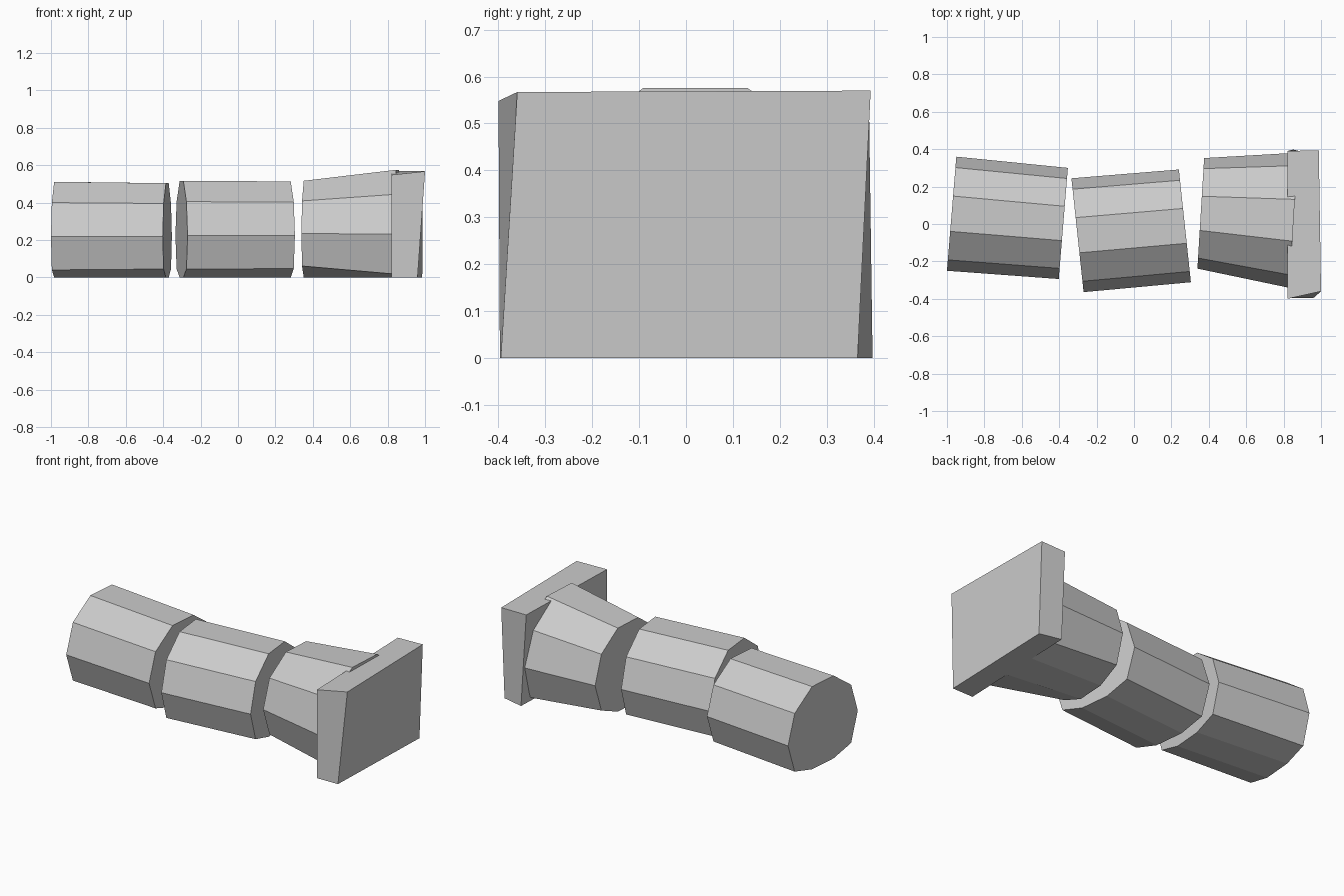
import bpy, bmesh, math
from mathutils import Vector

if "Cube" in bpy.data.objects:
    bpy.data.objects.remove(bpy.data.objects["Cube"])

stone = bpy.data.materials.new("grey_stone")
stone.diffuse_color = (0.6, 0.6, 0.6, 1)
stone.use_nodes = True
stone.node_tree.nodes["Principled BSDF"].inputs["Base Color"].default_value = stone.diffuse_color


def finish(name, bm):
    bmesh.ops.recalc_face_normals(bm, faces=bm.faces[:])
    mesh = bpy.data.meshes.new(name)
    bm.to_mesh(mesh)
    bm.free()
    mesh.materials.append(stone)
    bpy.context.collection.objects.link(bpy.data.objects.new(name, mesh))


def drum(name, start, end, r0, r1, yaw):
    """Ten-sided drum lying on its side, its underside flattened at the ground."""
    bm = bmesh.new()
    side = Vector((-math.sin(yaw), math.cos(yaw), 0))
    rings = []
    for centre, r in ((start, r0), (end, r1)):
        ring = []
        for i in range(10):
            a = i * math.tau / 10
            p = Vector(centre) + side * r * math.cos(a)
            p.z = max(0, p.z + r * math.sin(a))
            ring.append(bm.verts.new(p))
        rings.append(ring)
    for i in range(10):
        j = (i + 1) % 10
        bm.faces.new((rings[0][i], rings[0][j], rings[1][j], rings[1][i]))
    for ring in rings:
        bm.faces.new(ring)
    finish(name, bm)


# Fallen column drums, left to right
drum("end_drum", (-0.975, 0.055, 0.22), (-0.378, 0.003, 0.22), 0.306, 0.298, math.radians(-4.7))
drum("middle_drum", (-0.302, -0.06, 0.225), (0.272, -0.01, 0.225), 0.306, 0.303, math.radians(6.1))
drum("flared_drum", (0.357, 0.057, 0.235), (0.853, 0.02, 0.231), 0.296, 0.362, math.radians(-3.5))

# Chipped square slab at the flared end
bm = bmesh.new()
corners = [(0.82, -0.397, 0), (0.96, -0.395, 0), (0.985, 0.366, 0), (0.85, 0.398, 0),
           (0.82, -0.40, 0.548), (1.0, -0.36, 0.567), (0.988, 0.394, 0.57), (0.82, 0.39, 0.568)]
v = [bm.verts.new(c) for c in corners]
for f in ((0, 1, 2, 3), (4, 5, 6, 7), (0, 1, 5, 4), (1, 2, 6, 5), (2, 3, 7, 6), (3, 0, 4, 7)):
    bm.faces.new([v[i] for i in f])
finish("base_slab", bm)
